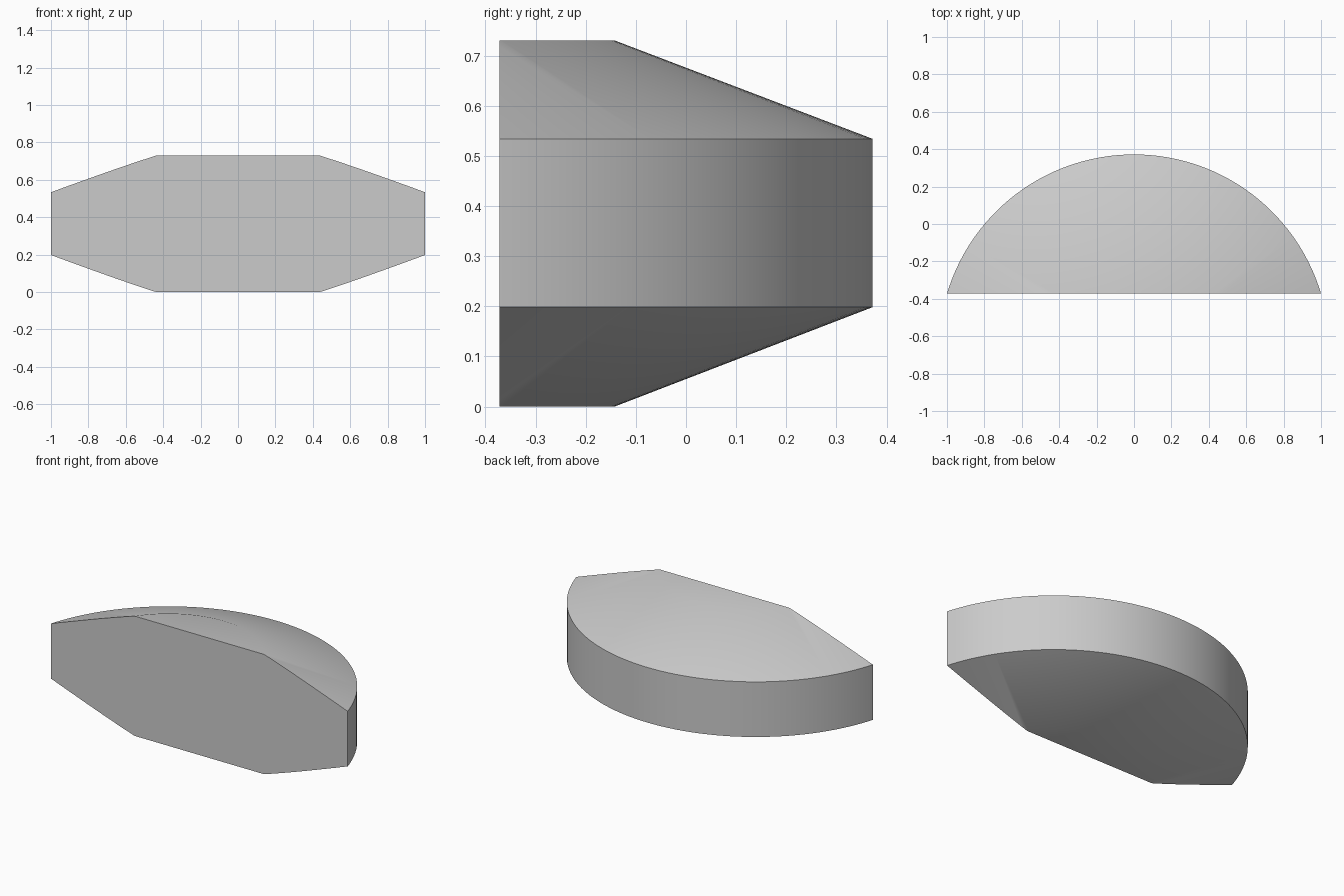
import bpy
import bmesh
import math
from mathutils import Vector

cube = bpy.data.objects.get("Cube")
if cube:
    bpy.data.objects.remove(cube, do_unlink=True)

AXIS_Y = -0.672   # centre of the full disc
CUT_Y = -0.372    # flat front face
SEGMENTS = 128
PROFILE = [(0.53, 0.0), (1.044, 0.198), (1.044, 0.534), (0.53, 0.73)]

grey = bpy.data.materials.new("light grey")
grey.use_nodes = True
colour = (0.6, 0.6, 0.6, 1)
grey.diffuse_color = colour
grey.node_tree.nodes["Principled BSDF"].inputs["Base Color"].default_value = colour

# Bevelled disc: rings of the profile joined by quads, capped at both ends
bm = bmesh.new()
rings = []
for radius, z in PROFILE:
    angles = [math.tau * (i + 0.5) / SEGMENTS for i in range(SEGMENTS)]
    rings.append([bm.verts.new((radius * math.cos(a), AXIS_Y + radius * math.sin(a), z))
                  for a in angles])
for low, high in zip(rings, rings[1:]):
    for i in range(SEGMENTS):
        j = (i + 1) % SEGMENTS
        bm.faces.new((low[i], low[j], high[j], high[i]))
bm.faces.new(rings[0][::-1])
bm.faces.new(rings[-1])

# Slice off the front and close the flat face
cut = bmesh.ops.bisect_plane(bm, geom=bm.verts[:] + bm.edges[:] + bm.faces[:],
                             plane_co=Vector((0, CUT_Y, 0)), plane_no=Vector((0, -1, 0)),
                             clear_outer=True)
edges = [e for e in cut["geom_cut"] if isinstance(e, bmesh.types.BMEdge)]
bmesh.ops.contextual_create(bm, geom=edges)
bmesh.ops.recalc_face_normals(bm, faces=bm.faces[:])

mesh = bpy.data.meshes.new("disc_segment")
bm.to_mesh(mesh)
bm.free()
mesh.materials.append(grey)
segment = bpy.data.objects.new("disc_segment", mesh)
bpy.context.collection.objects.link(segment)

# Soft shoulder between cap and slope, crisp rim and front edges
bpy.ops.object.select_all(action="DESELECT")
segment.select_set(True)
bpy.context.view_layer.objects.active = segment
bpy.ops.object.shade_smooth_by_angle(angle=math.radians(30))
